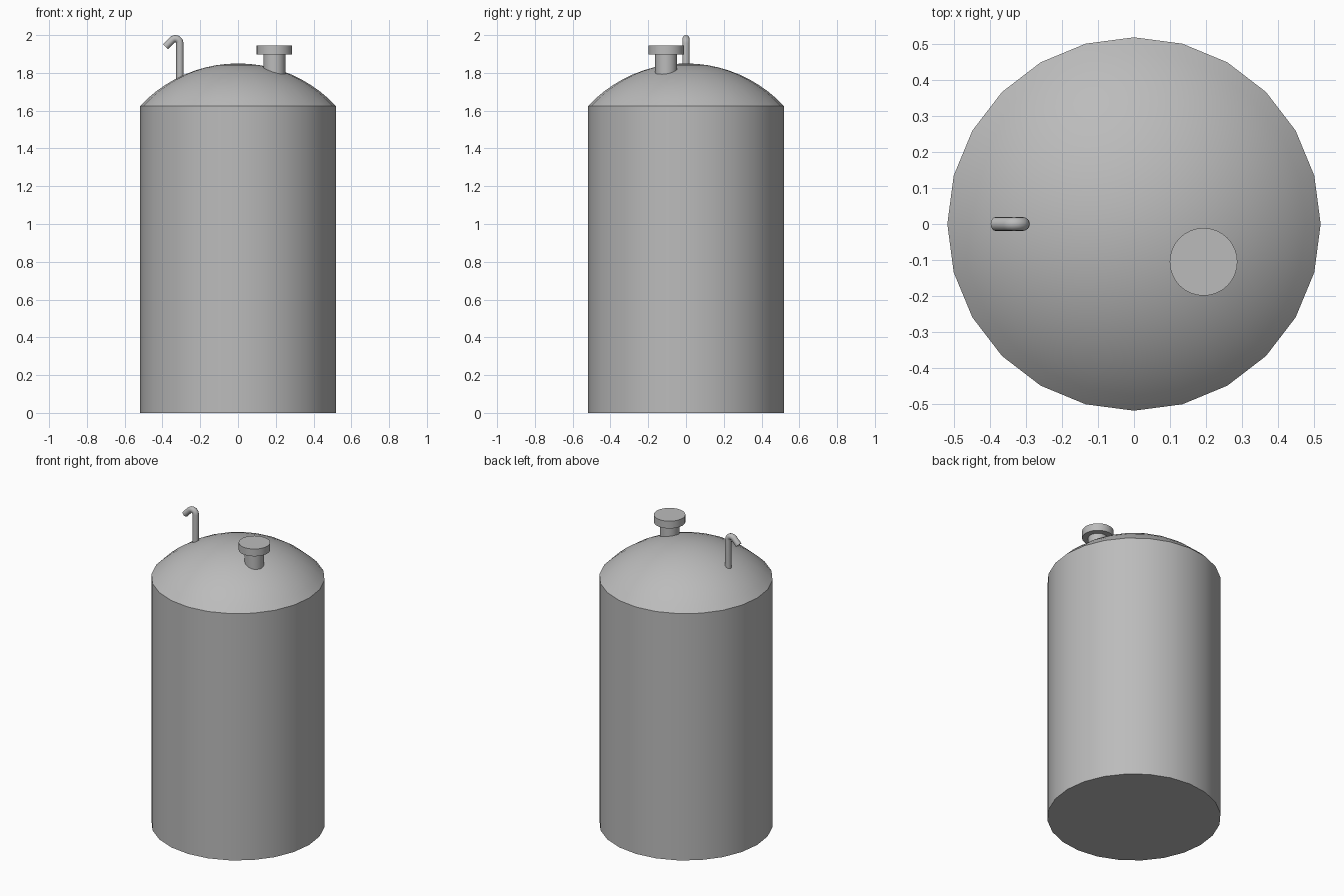
import bpy, bmesh
from math import sin, cos, asin, pi
from mathutils import Vector

cube = bpy.data.objects.get("Cube")
if cube:
    bpy.data.objects.remove(cube, do_unlink=True)

grey = bpy.data.materials.new("plain_grey")
grey.use_nodes = True
colour = (0.5, 0.5, 0.5, 1)
grey.diffuse_color = colour
grey.node_tree.nodes["Principled BSDF"].inputs["Base Color"].default_value = colour


def finish(name, bm):
    """Turn a bmesh into a smooth object with sharp edges kept."""
    bmesh.ops.recalc_face_normals(bm, faces=bm.faces)
    mesh = bpy.data.meshes.new(name)
    bm.to_mesh(mesh)
    bm.free()
    mesh.materials.append(grey)
    obj = bpy.data.objects.new(name, mesh)
    bpy.context.collection.objects.link(obj)
    bpy.ops.object.select_all(action='DESELECT')
    obj.select_set(True)
    bpy.context.view_layer.objects.active = obj
    bpy.ops.object.shade_smooth_by_angle(angle=pi / 6)
    return obj


def skin(name, rings, tip=None):
    """Bridge rings of points, capping the ends or closing at a tip."""
    bm = bmesh.new()
    loops = [[bm.verts.new(p) for p in ring] for ring in rings]
    n = len(loops[0])
    for a, b in zip(loops, loops[1:]):
        for i in range(n):
            j = (i + 1) % n
            bm.faces.new((a[i], a[j], b[j], b[i]))
    bm.faces.new(loops[0])
    if tip is None:
        bm.faces.new(loops[-1])
    else:
        top = bm.verts.new(tip)
        for i in range(n):
            bm.faces.new((loops[-1][i], loops[-1][(i + 1) % n], top))
    return finish(name, bm)


def circle(x, y, z, r, n):
    return [Vector((x + r * cos(2 * pi * i / n), y + r * sin(2 * pi * i / n), z))
            for i in range(n)]


# Tank: straight wall with a spherical cap roof
radius, wall_top, peak = 0.518, 1.625, 1.85
rise = peak - wall_top
ball = (radius ** 2 + rise ** 2) / (2 * rise)
rim_angle, steps = asin(radius / ball), 10
rings = [circle(0, 0, 0, radius, 24)]
for k in range(steps, 0, -1):
    a = rim_angle * k / steps
    rings.append(circle(0, 0, peak - ball + ball * cos(a), ball * sin(a), 24))
skin("tank_body", rings, (0, 0, peak))

# Filler neck and its wider lid
hx, hy = 0.193, -0.105
skin("filler_neck", [circle(hx, hy, z, 0.058, 32) for z in (1.74, 1.9)])
skin("filler_lid", [circle(hx, hy, z, 0.094, 32) for z in (1.897, 1.945)])

# Vent pipe: upright stem, rounded bend and a short sloping spout
stem_x, bend, pipe_r, turn = -0.308, 0.024, 0.019, 0.75 * pi
centre = Vector((stem_x - bend, 0, 1.957))
path = [(Vector((stem_x, 0, 1.74)), 0)]
for k in range(9):
    a = turn * k / 8
    path.append((centre + bend * Vector((cos(a), 0, sin(a))), a))
end, a = path[-1]
path.append((end + 0.05 * Vector((-sin(a), 0, cos(a))), a))
pipe = []
for p, a in path:
    out = Vector((cos(a), 0, sin(a)))
    pipe.append([p + pipe_r * (cos(t) * out + sin(t) * Vector((0, 1, 0)))
                 for t in (2 * pi * i / 16 for i in range(16))])
skin("vent_pipe", pipe)
